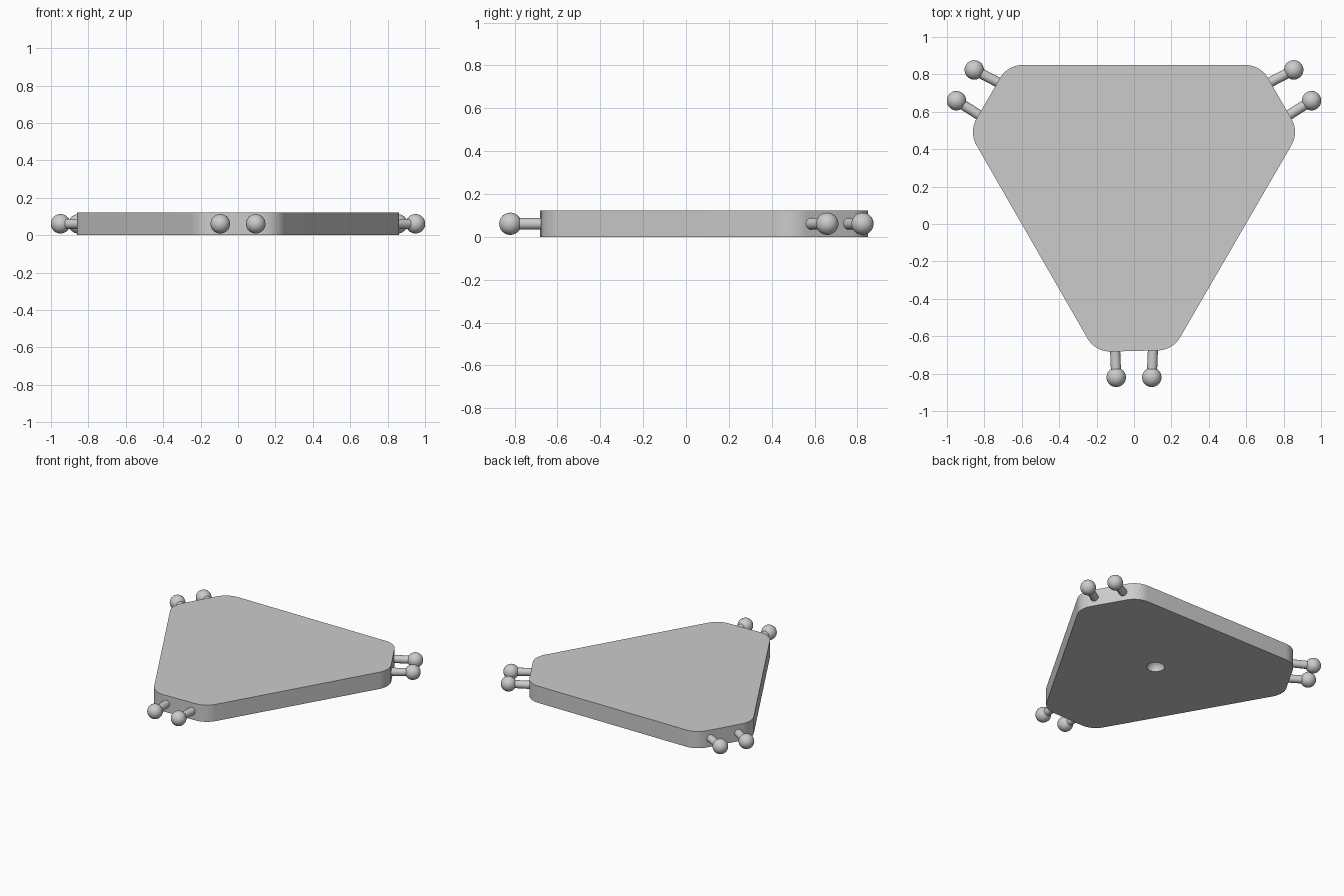
import bpy, bmesh
from math import cos, sin, pi, radians
from mathutils import Vector, Matrix

if "Cube" in bpy.data.objects:
    bpy.data.objects.remove(bpy.data.objects["Cube"])

CY = 0.221      # centre of the three-fold symmetry
H = 0.122       # plate thickness
MID = H / 2


def finish(name, bm):
    bmesh.ops.recalc_face_normals(bm, faces=bm.faces)
    me = bpy.data.meshes.new(name)
    bm.to_mesh(me)
    bm.free()
    ob = bpy.data.objects.new(name, me)
    bpy.context.collection.objects.link(ob)
    return ob


def smooth(ob):
    bpy.ops.object.select_all(action='DESELECT')
    ob.select_set(True)
    bpy.context.view_layer.objects.active = ob
    bpy.ops.object.shade_smooth_by_angle(angle=radians(30))


def turned(x, y, k):
    p = Matrix.Rotation(k * 2 * pi / 3, 3, 'Z') @ Vector((x, y, 0))
    return p + Vector((0, CY, 0))


# Plate: truncated triangle with rounded corners, extruded upward
corners = []
for k in range(3):
    tilt = 0.005 if k == 0 else 0.0
    corners += [turned(-0.207, -0.900 - tilt, k), turned(0.207, -0.900 + tilt, k)]
R, STEPS = 0.14, 10
bm = bmesh.new()
outline = []
for i, p in enumerate(corners):
    a = (corners[i - 1] - p).normalized()
    b = (corners[(i + 1) % 6] - p).normalized()
    half = a.angle(b) / 2
    c = p + (a + b).normalized() * (R / sin(half))
    start = p + a * (R / (sin(half) / cos(half))) - c
    sweep = pi - 2 * half
    for s in range(STEPS + 1):
        v = Matrix.Rotation(sweep * s / STEPS, 3, 'Z') @ start
        outline.append(bm.verts.new(c + v))
base = bm.faces.new(outline)
ext = bmesh.ops.extrude_face_region(bm, geom=[base])
top = [g for g in ext['geom'] if isinstance(g, bmesh.types.BMVert)]
bmesh.ops.translate(bm, verts=top, vec=(0, 0, H))
if base.is_valid is False or len([f for f in bm.faces if len(f.verts) > 4]) < 2:
    bm.faces.new(outline)
plate = finish("plate", bm)

# Round socket in the middle of the underside
bm = bmesh.new()
bmesh.ops.create_uvsphere(bm, u_segments=32, v_segments=17, radius=0.06,
                          matrix=Matrix.Translation((0, CY, 0)))
cutter = finish("socket_cutter", bm)
cutter.hide_render = True
mod = plate.modifiers.new("socket", 'BOOLEAN')
mod.operation = 'DIFFERENCE'
mod.solver = 'EXACT'
mod.object = cutter
bpy.context.view_layer.objects.active = plate
bpy.ops.object.modifier_apply(modifier=mod.name)
bpy.data.objects.remove(cutter)
smooth(plate)

# Ball studs: a pair on each of the three short sides
for k in range(3):
    for side, label in ((-1, "left"), (1, "right")):
        ball = turned(side * 0.095, -1.041, k) + Vector((0, 0, MID))
        root = turned(side * 0.103, -0.85, k) + Vector((0, 0, MID))
        axis = ball - root
        rot = axis.to_track_quat('Z', 'Y').to_matrix().to_4x4()
        bm = bmesh.new()
        bmesh.ops.create_cone(bm, cap_ends=True, segments=24, radius1=0.027,
                              radius2=0.027, depth=axis.length,
                              matrix=Matrix.Translation((ball + root) / 2) @ rot)
        smooth(finish(f"stud_rod_{k + 1}_{label}", bm))
        bm = bmesh.new()
        bmesh.ops.create_uvsphere(bm, u_segments=32, v_segments=16, radius=0.052,
                                  matrix=Matrix.Translation(ball) @ rot)
        smooth(finish(f"stud_ball_{k + 1}_{label}", bm))
